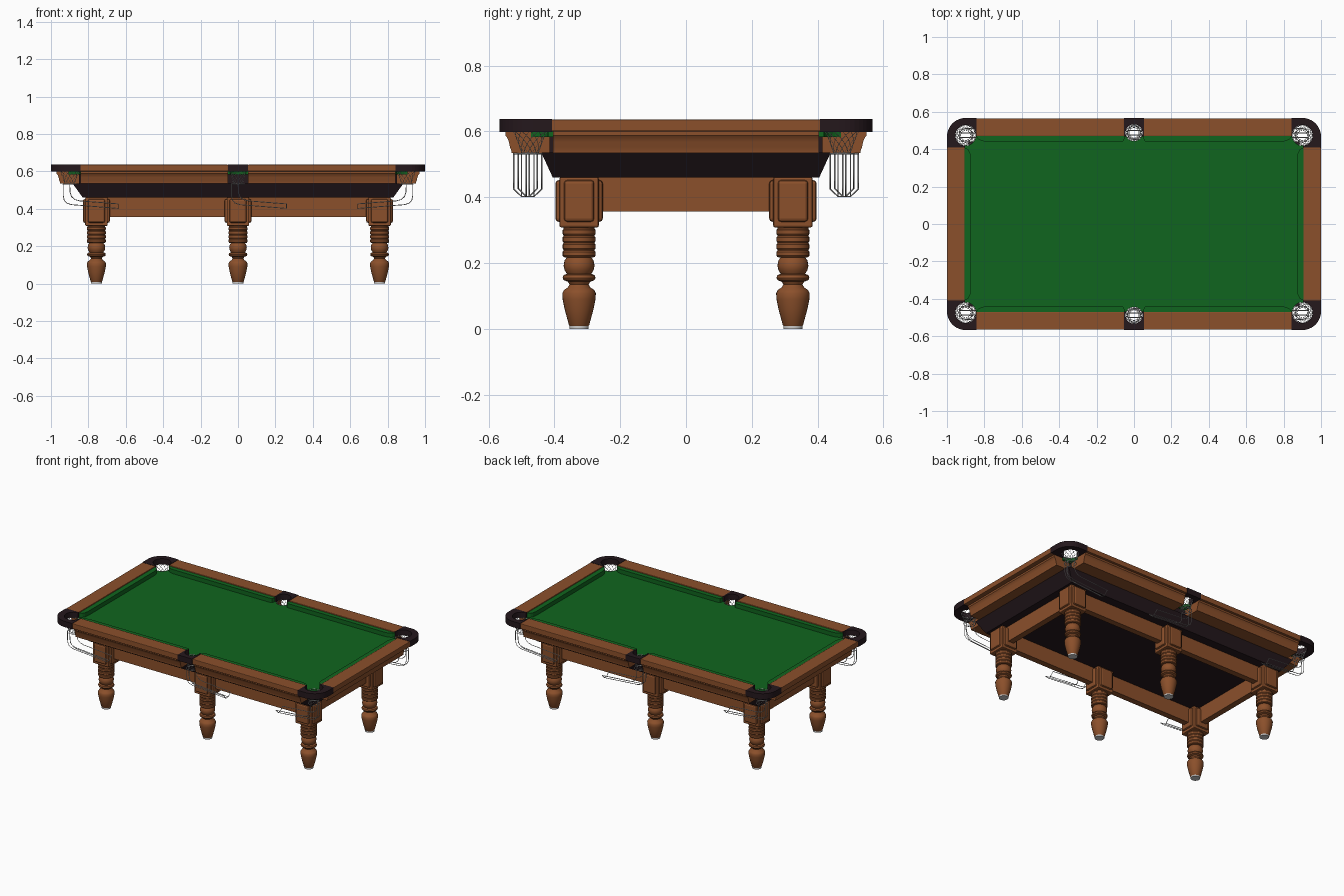
import bpy, bmesh
from math import sin, cos, pi, radians

if "Cube" in bpy.data.objects:
    bpy.data.objects.remove(bpy.data.objects["Cube"])


def material(name, rgb):
    m = bpy.data.materials.new(name)
    m.diffuse_color = (*rgb, 1)
    m.use_nodes = True
    m.node_tree.nodes["Principled BSDF"].inputs["Base Color"].default_value = m.diffuse_color
    return m


WOOD = material("wood", (0.26, 0.08, 0.024))
DARK = material("dark_trim", (0.018, 0.009, 0.012))
CLOTH = material("green_cloth", (0.005, 0.13, 0.013))


def finish(name, bm, mat=None, smooth=False, bevel=0):
    bmesh.ops.recalc_face_normals(bm, faces=bm.faces)
    me = bpy.data.meshes.new(name)
    bm.to_mesh(me)
    bm.free()
    ob = bpy.data.objects.new(name, me)
    bpy.context.collection.objects.link(ob)
    if mat:
        me.materials.append(mat)
    if bevel:
        b = ob.modifiers.new("bevel", 'BEVEL')
        b.width, b.segments = bevel, 2
    if smooth:
        bpy.ops.object.select_all(action='DESELECT')
        bpy.context.view_layer.objects.active = ob
        ob.select_set(True)
        bpy.ops.object.shade_smooth_by_angle(angle=radians(35))
    return ob


def extrude(name, pts, c0, c1, mat, f=lambda a, b, c: (a, b, c), **kw):
    """Extrude a 2D outline from c0 to c1; f maps (a, b, c) to x, y, z."""
    bm = bmesh.new()
    lo = [bm.verts.new(f(a, b, c0)) for a, b in pts]
    hi = [bm.verts.new(f(a, b, c1)) for a, b in pts]
    bm.faces.new(lo)
    bm.faces.new(hi)
    for i in range(len(pts)):
        j = (i + 1) % len(pts)
        bm.faces.new((lo[i], lo[j], hi[j], hi[i]))
    return finish(name, bm, mat, **kw)


def box(name, x0, x1, y0, y1, z0, z1, mat, **kw):
    return extrude(name, [(x0, y0), (x1, y0), (x1, y1), (x0, y1)], z0, z1, mat, **kw)


def lathe(name, profile, x, y, mat=None, n=28):
    bm = bmesh.new()
    rings = [[bm.verts.new((x + r * cos(2 * pi * i / n), y + r * sin(2 * pi * i / n), z))
              for i in range(n)] for r, z in profile]
    for a, b in zip(rings, rings[1:]):
        for i in range(n):
            bm.faces.new((a[i], a[(i + 1) % n], b[(i + 1) % n], b[i]))
    bm.faces.new(rings[0])
    bm.faces.new(rings[-1])
    return finish(name, bm, mat, smooth=True)


def wires(name, paths, r):
    cu = bpy.data.curves.new(name, 'CURVE')
    cu.dimensions = '3D'
    cu.bevel_depth, cu.bevel_resolution = r, 0
    for pts, closed in paths:
        s = cu.splines.new('POLY')
        s.points.add(len(pts) - 1)
        for p, q in zip(s.points, pts):
            p.co = (*q, 1)
        s.use_cyclic_u = closed
    ob = bpy.data.objects.new(name, cu)
    bpy.context.collection.objects.link(ob)
    bpy.ops.object.select_all(action='DESELECT')
    bpy.context.view_layer.objects.active = ob
    ob.select_set(True)
    bpy.ops.object.convert(target='MESH')


def circle(x, y, r, n=32):
    return [(x + r * cos(2 * pi * i / n), y + r * sin(2 * pi * i / n)) for i in range(n)]


def drill(ob, x, y, r):
    cutter = extrude("pocket_cutter", circle(x, y, r), 0.5, 0.7, None)
    m = ob.modifiers.new("hole", 'BOOLEAN')
    m.operation, m.object = 'DIFFERENCE', cutter
    bpy.context.view_layer.objects.active = ob
    bpy.ops.object.modifier_apply(modifier="hole")
    bpy.data.objects.remove(cutter)


# Pockets: x, y, radius, direction of the ball return
POCKETS = [(sx * 0.9, sy * 0.474, 0.055, -sx) for sx in (-1, 1) for sy in (-1, 1)]
POCKETS += [(0, sy * 0.488, 0.045, 1) for sy in (-1, 1)]

# Cloth-covered bed
bed = box("cloth_bed", -0.906, 0.906, -0.471, 0.471, 0.583, 0.602, CLOTH)
for x, y, r, d in POCKETS:
    drill(bed, x, y, r)

# Dark slate body: inner block and tapered underside
box("slate_core", -0.85, 0.85, -0.415, 0.415, 0.53, 0.583, DARK)
bm = bmesh.new()
lo, hi = [[bm.verts.new((sx * x, sy * y, z)) for sx, sy in ((-1, -1), (1, -1), (1, 1), (-1, 1))]
          for x, y, z in ((0.83, 0.405, 0.46), (0.885, 0.44, 0.536))]
bm.faces.new(lo)
bm.faces.new(hi)
for i in range(4):
    bm.faces.new((lo[i], lo[(i + 1) % 4], hi[(i + 1) % 4], hi[i]))
finish("slate_underside", bm, DARK)

# Cove moulding profile: offset from the table edge, height
COVE = [(0.018, 0.6), (0.018, 0.588), (0.024, 0.58), (0.029, 0.568), (0.032, 0.552),
        (0.036, 0.542), (0.036, 0.534)]

for s in (-1, 1):
    # End rail, moulding and cushion
    box("end_rail", s * 0.905, s * 1.0, -0.41, 0.41, 0.6, 0.636, WOOD, bevel=0.004)
    prof = [(0.98 - o + 0.008, z) for o, z in COVE] + [(0.83, 0.534), (0.83, 0.6)]
    extrude("end_moulding", prof, -0.405, 0.405, WOOD, lambda a, b, c: (s * a, c, b), smooth=True)
    nose = [(0.872, 0.355), (0.876, 0.38), (0.886, 0.397), (0.906, 0.41)]
    extrude("end_cushion", nose + [(x, -y) for x, y in nose[::-1]], 0.6, 0.63, CLOTH,
            lambda a, b, c: (s * a, b, c))
    # Middle pocket cap
    cap = box("middle_pocket_cap", -0.054, 0.054, s * 0.468, s * 0.567, 0.598, 0.637, DARK)
    drill(cap, 0, s * 0.488, 0.045)
    for t in (-1, 1):
        # Half side rail, moulding and cushion
        box("side_rail", t * 0.053, t * 0.845, s * 0.47, s * 0.565, 0.6, 0.636, WOOD, bevel=0.004)
        prof = [(0.567 - o, z) for o, z in COVE] + [(0.41, 0.534), (0.41, 0.6)]
        extrude("side_moulding", prof, 0.053, 0.843, WOOD,
                lambda a, b, c: (t * c, s * a, b), smooth=True)
        nose = [(0.052, 0.471), (0.052, 0.455), (0.056, 0.444), (0.066, 0.44),
                (0.79, 0.44), (0.815, 0.444), (0.832, 0.454), (0.845, 0.471)]
        extrude("side_cushion", nose, 0.6, 0.63, CLOTH, lambda a, b, c: (t * a, s * b, c))
        # Rounded corner cap
        arc = [(0.9 + 0.1 * sin(k * pi / 20), 0.467 + 0.1 * cos(k * pi / 20)) for k in range(11)]
        pts = [(0.843, 0.567)] + arc + [(1, 0.408), (0.904, 0.408), (0.904, 0.469), (0.843, 0.469)]
        cap = extrude("corner_pocket_cap", pts, 0.598, 0.637, DARK,
                      lambda a, b, c: (t * a, s * b, c))
        drill(cap, t * 0.9, s * 0.474, 0.055)

# Pocket nets and wire ball returns
for x, y, r, d in POCKETS:
    def ring(rad, z):
        return ([(a, b, z) for a, b in circle(x, y, rad, 20)], True)
    paths = [ring(r - 0.002, 0.602), ring(0.026, 0.535)]
    for turn in (-1, 1):
        for k in range(12):
            strand = []
            for i in range(7):
                a = 2 * pi * k / 12 + turn * i / 6 * pi / 2.4
                rad = r - 0.002 + (0.026 - r + 0.002) * (i / 6) ** 0.8
                strand.append((x + rad * cos(a), y + rad * sin(a), 0.602 - 0.067 * i / 6))
            paths.append((strand, False))
    wires("pocket_net", paths, 0.001)

    paths = [ring(0.036, 0.532)]
    for v in (-0.012, 0.012):
        path = [(-0.034, 0.535), (-0.034, 0.47), (-0.029, 0.445), (-0.015, 0.43), (0.01, 0.422),
                (0.26, 0.402)]
        paths.append(([(x + d * u, y + v, z) for u, z in path], False))
    for v in (-0.036, 0.036):
        path = [(0, 0.535), (0.002, 0.49), (0.01, 0.465), (0.028, 0.449), (0.055, 0.442),
                (0.26, 0.426)]
        paths.append(([(x + d * u, y + v, z) for u, z in path], False))
    paths.append(([(x + d * 0.26, y + v, z) for v, z in
                   ((-0.036, 0.426), (-0.012, 0.402), (0.012, 0.402), (0.036, 0.426))], False))
    wires("ball_return", paths, 0.0022)

# Apron beams between the legs
for s in (-1, 1):
    box("side_apron", -0.76, 0.76, s * 0.345, s * 0.305, 0.356, 0.462, WOOD)
    box("end_apron", s * 0.78, s * 0.74, -0.325, 0.325, 0.356, 0.462, WOOD)

# Legs: panelled block, turned shaft, metal foot
LEG = [(0.028, 0.008), (0.031, 0.012), (0.044, 0.06), (0.05, 0.09), (0.051, 0.108), (0.046, 0.118),
       (0.034, 0.126), (0.029, 0.135), (0.034, 0.143), (0.047, 0.148), (0.05, 0.155), (0.047, 0.163),
       (0.037, 0.167), (0.044, 0.178), (0.047, 0.192), (0.044, 0.208), (0.038, 0.216)]
for z in (0.218, 0.24, 0.262, 0.284):
    LEG += [(0.047, z), (0.05, z + 0.004), (0.05, z + 0.016), (0.047, z + 0.02)]
LEG += [(0.048, 0.315)]
for x in (-0.757, 0, 0.757):
    for y in (-0.325, 0.325):
        box("leg_block", x - 0.06, x + 0.06, y - 0.06, y + 0.06, 0.308, 0.461, WOOD, bevel=0.006)
        for name, a, b in (("leg_panel_x", 0.072, 0.046), ("leg_panel_y", 0.046, 0.072)):
            box(name, x - a, x + a, y - b, y + b, 0.325, 0.452, WOOD, bevel=0.01)
        lathe("turned_leg", LEG, x, y, WOOD)
        lathe("metal_foot", [(0.029, 0), (0.029, 0.009)], x, y)
